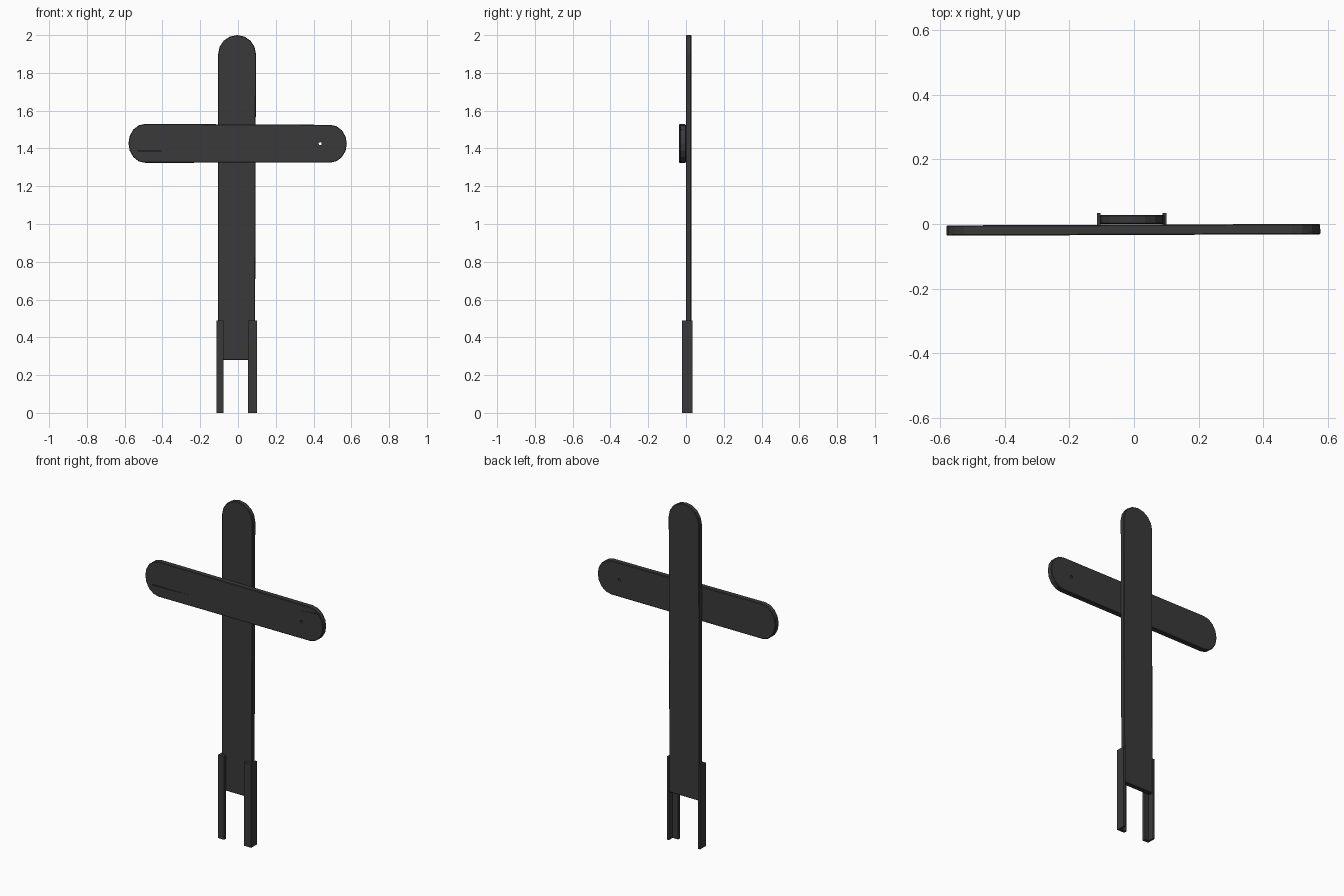
import bpy, bmesh, math
from mathutils import Matrix

cube = bpy.data.objects.get("Cube")
if cube:
    bpy.data.objects.remove(cube, do_unlink=True)

mat = bpy.data.materials.new("charcoal wood")
mat.use_nodes = True
COLOUR = (0.042, 0.042, 0.042, 1)
mat.diffuse_color = COLOUR
mat.node_tree.nodes["Principled BSDF"].inputs["Base Color"].default_value = COLOUR


def prism(name, outline, depth, bevel=0.0):
    """Extrude a flat outline by the vector depth."""
    bm = bmesh.new()
    face = bm.faces.new([bm.verts.new(p) for p in outline])
    ext = bmesh.ops.extrude_face_region(bm, geom=[face])
    moved = [g for g in ext["geom"] if isinstance(g, bmesh.types.BMVert)]
    bmesh.ops.translate(bm, vec=depth, verts=moved)
    bmesh.ops.recalc_face_normals(bm, faces=bm.faces)
    if bevel:
        rims = [e for e in bm.edges if e.calc_face_angle(0) > 1.2]
        bmesh.ops.bevel(bm, geom=rims, offset=bevel, segments=1, affect="EDGES")
    mesh = bpy.data.meshes.new(name)
    bm.to_mesh(mesh)
    bm.free()
    mesh.materials.append(mat)
    obj = bpy.data.objects.new(name, mesh)
    bpy.context.collection.objects.link(obj)
    return obj


def arc(cx, cz, rx, rz, start, y, steps=8):
    """Half-turn of points in the x-z plane."""
    angles = [start + math.pi * i / steps for i in range(steps + 1)]
    return [(cx + rx * math.cos(a), y, cz + rz * math.sin(a)) for a in angles]


# Upright plank with a rounded top
post = [(-0.107, 0, 0.28), (0.09, 0, 0.28)] + arc(-0.005, 1.9, 0.1, 0.1, 0, 0)
prism("upright_plank", post, (0, 0.028, 0), 0.003)

# Cross plank with two rounded ends, turned very slightly
bar = arc(0.488, 1.425, 0.088, 0.1, -math.pi / 2, -0.034)
bar += arc(-0.492, 1.427, 0.088, 0.103, math.pi / 2, -0.034)
cross = prism("cross_plank", bar, (0, 0.032, 0), 0.003)
cross.data.transform(Matrix.Rotation(0.004, 4, "Z"))

# Grain splits and a nail hole cut into the cross plank
split = prism("grain_split", [(-0.53, -0.05, 1.383), (-0.3, -0.05, 1.387),
                              (-0.53, -0.05, 1.388)], (0, 0.025, 0))
end_split = prism("end_split", [(0.43, -0.05, 1.487), (0.57, -0.05, 1.498),
                                (0.57, -0.05, 1.503)], (0, 0.025, 0))
hole = prism("nail_hole", arc(0.435, 1.425, 0.008, 0.008, 0, -0.05)
             + arc(0.435, 1.425, 0.008, 0.008, math.pi, -0.05)[1:-1], (0, 0.1, 0))
bpy.context.view_layer.objects.active = cross
for cutter in (split, end_split, hole):
    cutter.hide_render = True
    mod = cross.modifiers.new("cut", "BOOLEAN")
    mod.operation, mod.object, mod.solver = "DIFFERENCE", cutter, "EXACT"
    bpy.ops.object.modifier_apply(modifier=mod.name)
    bpy.data.objects.remove(cutter, do_unlink=True)

# Angle-section ground stakes wrapped around the lower plank edges
for side, inner, outer in (("left", 0.052, 0.1), ("right", -0.077, -0.115)):
    wall = outer - math.copysign(0.012, outer)
    section = [(inner, -0.02), (outer, -0.02), (outer, 0.034),
               (wall, 0.034), (wall, -0.002), (inner, -0.002)]
    prism(side + "_stake", [(x, y, 0) for x, y in section], (0, 0, 0.49))
